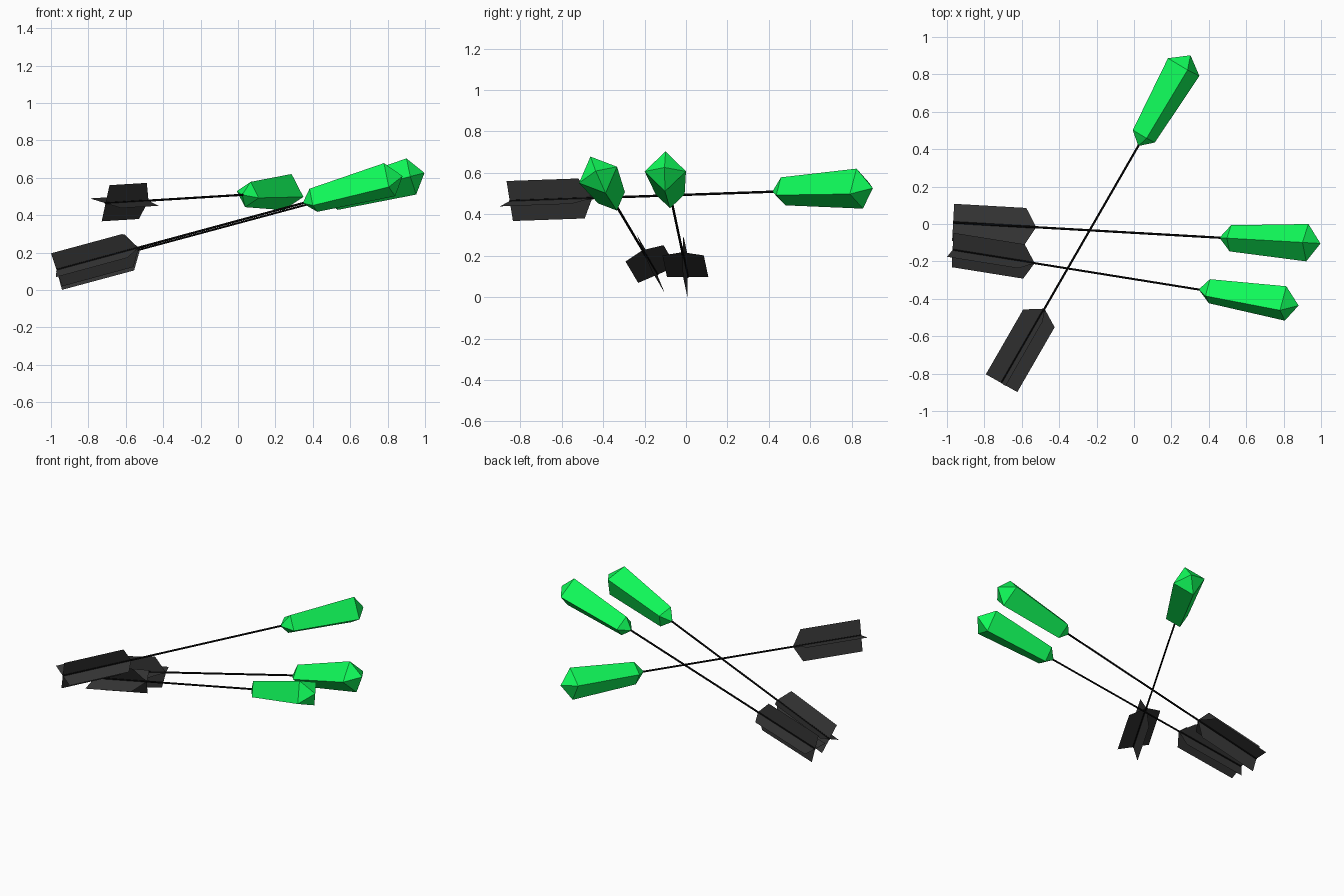
import bpy, math
from mathutils import Vector, Matrix

if "Cube" in bpy.data.objects:
    bpy.data.objects.remove(bpy.data.objects["Cube"])


def material(name, rgb):
    m = bpy.data.materials.new(name)
    m.diffuse_color = (*rgb, 1)
    m.use_nodes = True
    m.node_tree.nodes["Principled BSDF"].inputs["Base Color"].default_value = m.diffuse_color
    return m


GREEN = material("green_crystal", (0.005, 0.95, 0.1))
DARK = material("dark_vane", (0.037, 0.037, 0.037))
BLACK = material("black_shaft", (0.003, 0.003, 0.003))


def add(name, verts, faces, mat, matrix):
    me = bpy.data.meshes.new(name)
    me.from_pydata(verts, [], faces)
    me.materials.append(mat)
    ob = bpy.data.objects.new(name, me)
    ob.matrix_world = matrix
    bpy.context.collection.objects.link(ob)


def spindle(stations, sides):
    """Rings of (distance along x, radius), closed by a point at each end."""
    first, *rings, last = stations
    verts = [(first[0], 0, 0)]
    for x, r in rings:
        for i in range(sides):
            a = 2 * math.pi * i / sides
            verts.append((x, r * math.cos(a), r * math.sin(a)))
    verts.append((last[0], 0, 0))
    end, faces = len(verts) - 1, []
    for i in range(sides):
        j = (i + 1) % sides
        faces.append((0, 1 + j, 1 + i))
        for k in range(len(rings) - 1):
            b = 1 + k * sides
            faces.append((b + i, b + j, b + sides + j, b + sides + i))
        b = 1 + (len(rings) - 1) * sides
        faces.append((b + i, b + j, end))
    return verts, faces


def arrow(label, tail, tip, roll):
    tail, tip = Vector(tail), Vector(tip)
    d = (tip - tail).normalized()
    length = (tip - tail).length
    left = Vector((0, 0, 1)).cross(d).normalized()
    up = d.cross(left)
    frame = Matrix((d, left, up)).transposed().to_4x4()
    mat = Matrix.Translation(tail) @ frame @ Matrix.Rotation(math.radians(roll), 4, 'X')

    # four-sided crystal head, pointed at both ends
    L = length
    add(label + "_crystal_head",
        *spindle([(L - .56, 0), (L - .50, .07), (L - .073, .1), (L, 0)], 4), GREEN, mat)

    # thin shaft
    r = .006
    add(label + "_shaft", *spindle([(0, 0), (0, r), (L - .53, r), (L - .53, 0)], 6), BLACK, mat)

    # four flat vanes crossing at the shaft
    verts, faces = [], []
    for i in range(4):
        c, s = math.cos(i * math.pi / 2), math.sin(i * math.pi / 2)
        n = len(verts)
        verts += [(x, w * c, w * s) for x, w in ((0, 0), (.46, 0), (.40, .1), (0, .1))]
        faces.append((n, n + 1, n + 2, n + 3))
    add(label + "_vanes", verts, faces, DARK, mat)


arrow("back_arrow", (-.967, .008, .0975), (.997, -.104, .626), 0)
arrow("front_arrow", (-.970, -.139, .108), (.880, -.436, .609), 24)
arrow("crossing_arrow", (-.708, -.851, .464), (.302, .902, .526), 15)
